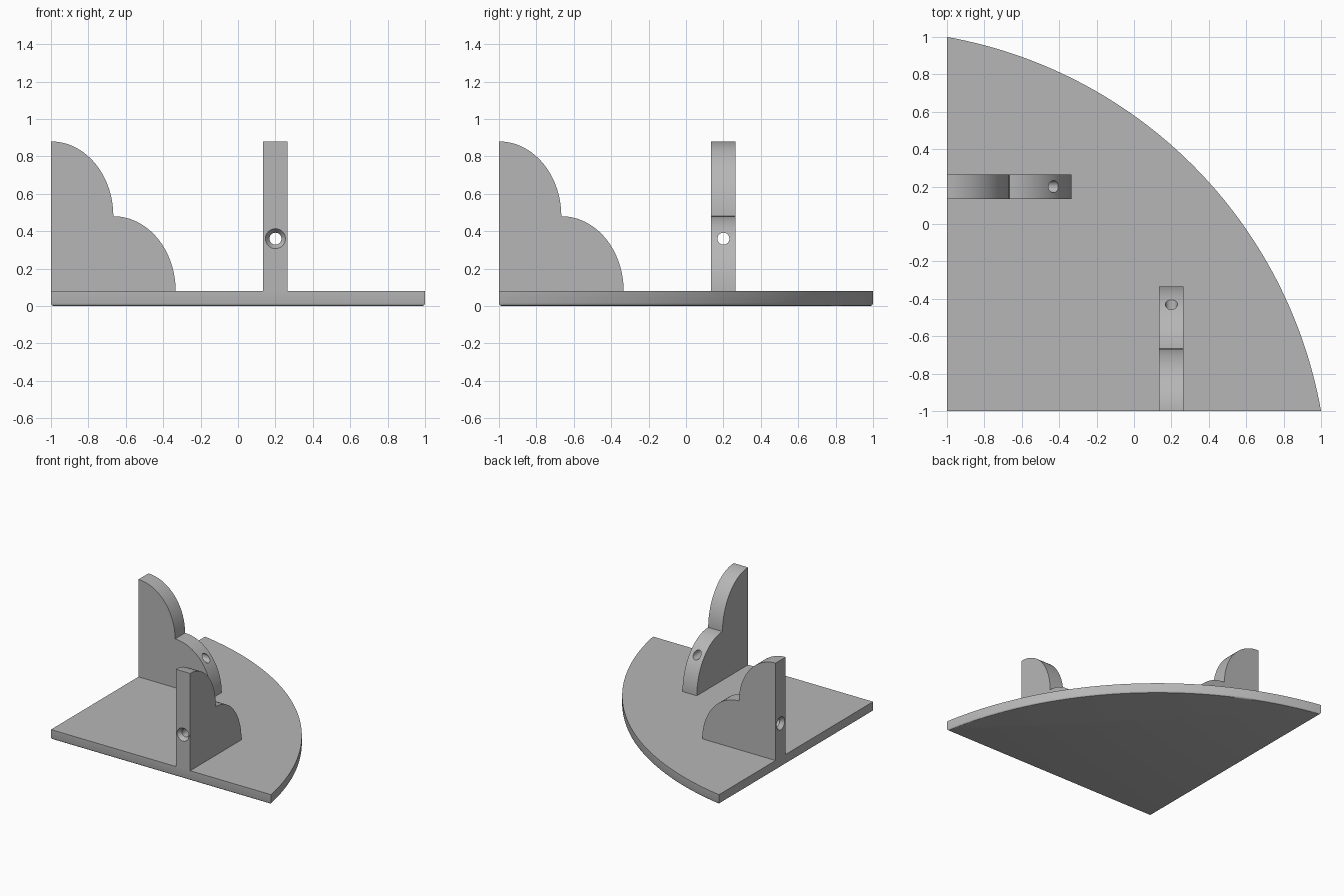
import bpy
import bmesh
from math import sin, cos, pi, radians, atan2, hypot
from mathutils import Vector, Matrix

default = bpy.data.objects.get("Cube")
if default:
    bpy.data.objects.remove(default, do_unlink=True)

BASE_H = 0.08       # shelf board thickness
STEP_W = 1 / 3      # width of one bracket lobe
STEP_H = 0.4        # height of one bracket lobe

grey = bpy.data.materials.new("light grey")
grey.use_nodes = True
grey.diffuse_color = (0.47, 0.47, 0.47, 1)
grey.node_tree.nodes["Principled BSDF"].inputs["Base Color"].default_value = (0.47, 0.47, 0.47, 1)


def finish(bm, name):
    bmesh.ops.recalc_face_normals(bm, faces=bm.faces[:])
    mesh = bpy.data.meshes.new(name)
    bm.to_mesh(mesh)
    bm.free()
    obj = bpy.data.objects.new(name, mesh)
    bpy.context.collection.objects.link(obj)
    mesh.materials.append(grey)
    return obj


def smooth(obj):
    bpy.ops.object.select_all(action='DESELECT')
    obj.select_set(True)
    bpy.context.view_layer.objects.active = obj
    bpy.ops.object.shade_smooth_by_angle(angle=radians(30))


def extrude(points, offset):
    bm = bmesh.new()
    face = bm.faces.new([bm.verts.new(p) for p in points])
    out = bmesh.ops.extrude_face_region(bm, geom=[face])
    verts = [g for g in out["geom"] if isinstance(g, bmesh.types.BMVert)]
    bmesh.ops.translate(bm, verts=verts, vec=offset)
    return bm


# Corner board: two straight wall edges joined by a shallow arc
c = -1.434
radius = hypot(1 - c, -1 - c)
start = atan2(-1 - c, 1 - c)
sweep = pi / 2 - 2 * start
outline = [(-1, -1, 0)]
for i in range(65):
    a = start + sweep * i / 64
    outline.append((c + radius * cos(a), c + radius * sin(a), 0))
bm = extrude(outline, Vector((0, 0, BASE_H)))
bottom = [e for e in bm.edges if all(v.co.z < 0.001 for v in e.verts)]
bmesh.ops.bevel(bm, geom=bottom, offset=0.015, segments=3, profile=0.5, affect='EDGES')
smooth(finish(bm, "corner_board"))


def lobe(x, z):
    """Quarter ellipse from its top down to its outer end."""
    return [(x + STEP_W * sin(t * pi / 64), 0.135, z + STEP_H * cos(t * pi / 64))
            for t in range(33)]


def screw_hole():
    """Countersunk hole running in from the wall side."""
    bm = bmesh.new()
    rings = []
    for x, r in ((-1.02, 0.068), (-0.97, 0.032), (-0.3, 0.032)):
        rings.append([bm.verts.new((x, 0.2 + r * cos(k * pi / 16), 0.36 + r * sin(k * pi / 16)))
                      for k in range(32)])
    for a, b in zip(rings, rings[1:]):
        for k in range(32):
            n = (k + 1) % 32
            bm.faces.new((a[k], a[n], b[n], b[k]))
    bm.faces.new(rings[0])
    bm.faces.new(rings[-1])
    cutter = finish(bm, "screw_hole_cutter")
    cutter.hide_render = True
    return cutter


# Two-lobed wall bracket with its screw hole cut out
profile = [(-1, 0.135, BASE_H)]
profile += lobe(-1, BASE_H + STEP_H)
profile += lobe(-1 + STEP_W, BASE_H)[0:]
bm = extrude(profile, Vector((0, 0.13, 0)))
bmesh.ops.remove_doubles(bm, verts=bm.verts[:], dist=0.0001)
bracket = finish(bm, "left_wall_bracket")
cutter = screw_hole()
cut = bracket.modifiers.new("screw hole", 'BOOLEAN')
cut.operation = 'DIFFERENCE'
cut.solver = 'EXACT'
cut.object = cutter
bpy.context.view_layer.update()
graph = bpy.context.evaluated_depsgraph_get()
mesh = bpy.data.meshes.new_from_object(bracket.evaluated_get(graph))
bracket.modifiers.clear()
bracket.data = mesh
bpy.data.objects.remove(cutter, do_unlink=True)

# Second bracket: the first reflected across the board's diagonal
swap = Matrix(((0, 1, 0, 0), (1, 0, 0, 0), (0, 0, 1, 0), (0, 0, 0, 1)))
bm = bmesh.new()
bm.from_mesh(mesh)
bmesh.ops.transform(bm, matrix=swap, verts=bm.verts[:])
bmesh.ops.reverse_faces(bm, faces=bm.faces[:])
second = finish(bm, "front_wall_bracket")

for obj in (bracket, second):
    smooth(obj)
